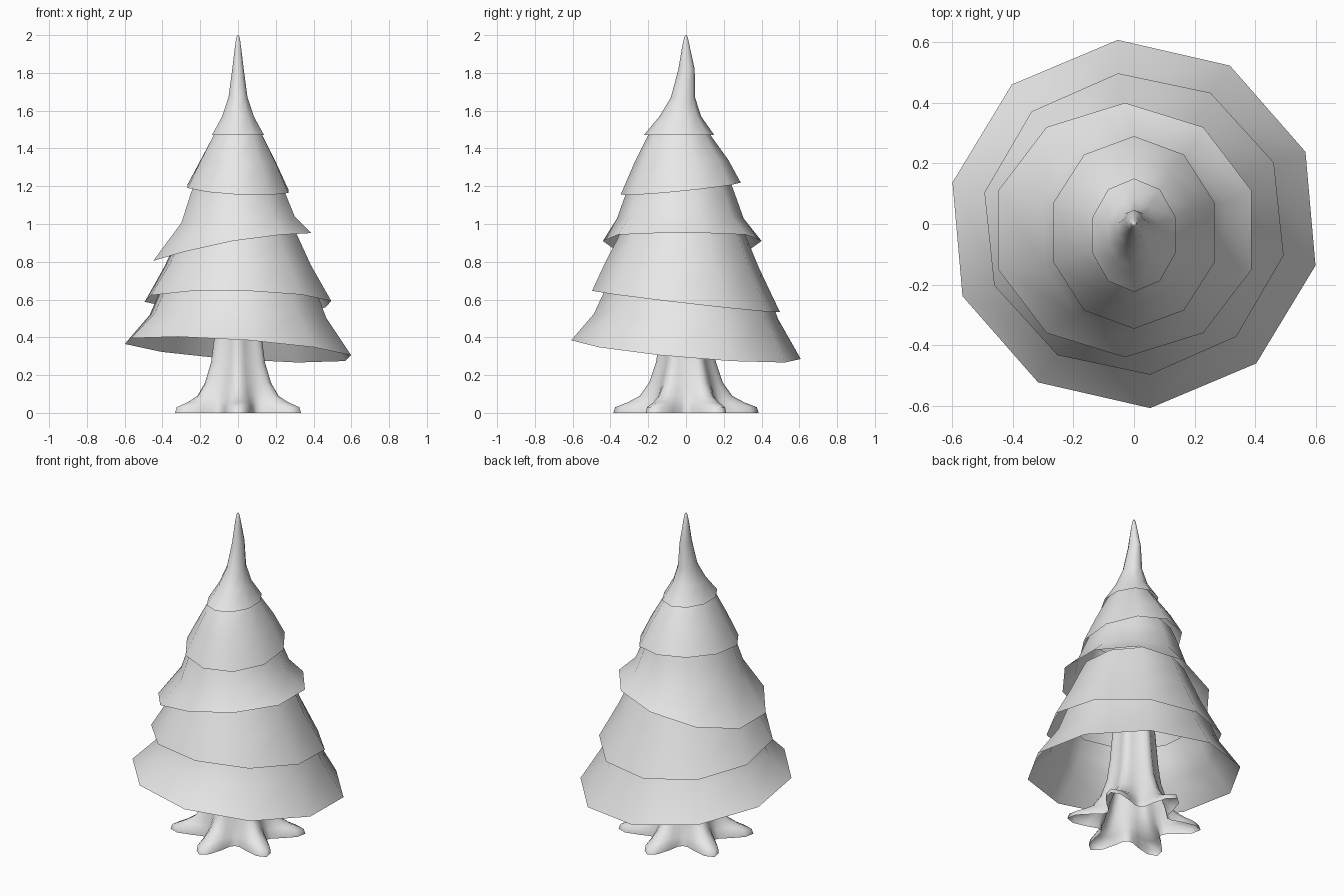
import bpy
import bmesh
from math import sin, cos, radians, tau

cube = bpy.data.objects.get("Cube")
if cube:
    bpy.data.objects.remove(cube, do_unlink=True)

# One plain grey for the whole tree
GREY = (0.8, 0.8, 0.8, 1.0)
grey = bpy.data.materials.new("plain grey")
grey.use_nodes = True
grey.diffuse_color = GREY
grey.node_tree.nodes["Principled BSDF"].inputs["Base Color"].default_value = GREY


def loft(name, rings, cap=False):
    """Skin a list of closed point rings, bottom to top, into a smooth shell."""
    bm = bmesh.new()
    loops = [[bm.verts.new(p) for p in ring] for ring in rings]
    for low, high in zip(loops, loops[1:]):
        count = len(low)
        for i in range(count):
            j = (i + 1) % count
            bm.faces.new((low[i], low[j], high[j], high[i]))
    if cap:
        bm.faces.new(loops[-1])
    for face in bm.faces:
        face.smooth = True
    mesh = bpy.data.meshes.new(name)
    bm.to_mesh(mesh)
    bm.free()
    mesh.materials.append(grey)
    obj = bpy.data.objects.new(name, mesh)
    bpy.context.collection.objects.link(obj)
    return obj


def tier(name, phase, sections, slope_x=0, slope_y=0, bend=0, cap=False):
    """Ten-sided skirt of branches; the tilt of its rim fades out upwards."""
    rings = []
    for level, (z, rx, ry, cx, cy) in enumerate(sections):
        fade = (1, 0.35, 0)[min(level, 2)]
        ring = []
        for k in range(10):
            a = radians(phase) + tau * k / 10
            x, y = cx + rx * cos(a), cy + ry * sin(a)
            tilt = slope_x * x + slope_y * y + bend * x * x
            ring.append((x, y, z + fade * tilt))
        rings.append(ring)
    return loft(name, rings, cap)


# Branch tiers: each section is height, x radius, y radius, x centre, y centre
tier("branches_bottom", 95, [
    (0.335, 0.615, 0.61, 0, 0),
    (0.51, 0.48, 0.49, 0, 0),
    (0.63, 0.43, 0.44, 0, 0),
    (0.72, 0.39, 0.4, 0, 0),
], slope_x=-0.07, slope_y=-0.088)

tier("branches_lower", 96, [
    (0.59, 0.505, 0.5, 0, 0),
    (0.78, 0.395, 0.41, 0, -0.02),
    (0.92, 0.33, 0.345, 0, -0.02),
    (1.0, 0.29, 0.31, 0, -0.02),
], slope_x=-0.02, slope_y=-0.115)

tier("branches_middle", 90, [
    (0.915, 0.44, 0.42, -0.03, -0.02),
    (1.03, 0.315, 0.335, 0, -0.03),
    (1.17, 0.26, 0.285, 0, -0.03),
    (1.26, 0.22, 0.25, 0, -0.03),
], slope_x=0.165, bend=-0.18)

tier("branches_upper", 90, [
    (1.19, 0.28, 0.318, 0, -0.028),
    (1.33, 0.21, 0.25, 0, -0.025),
    (1.47, 0.135, 0.165, 0, -0.035),
    (1.54, 0.09, 0.11, 0, -0.03),
], slope_x=-0.05, slope_y=0.1)

tier("branches_top", 90, [
    (1.47, 0.145, 0.187, 0, -0.037),
    (1.57, 0.088, 0.11, 0, -0.03),
    (1.67, 0.053, 0.064, 0, -0.016),
    (1.82, 0.032, 0.043, 0, 0.003),
    (1.93, 0.018, 0.022, 0, 0),
    (1.985, 0.01, 0.01, 0, 0),
    (2.0, 0.003, 0.003, 0, 0),
], cap=True)


# Trunk flaring into six roots: height, radius between roots, radius along roots
def root_ring(z, valley, ridge, steps=48):
    ring = []
    for k in range(steps):
        a = tau * k / steps
        lobe = (0.5 - 0.5 * cos(6 * a)) ** 1.4
        r = valley + (ridge - valley) * lobe
        # roots point along y and thirty degrees off x
        ring.append((r * cos(a), r * sin(a), z))
    return ring


trunk_sections = [
    (0, 0.2, 0.385),
    (0.03, 0.195, 0.375),
    (0.055, 0.19, 0.31),
    (0.09, 0.18, 0.245),
    (0.16, 0.165, 0.195),
    (0.27, 0.135, 0.158),
    (0.4, 0.12, 0.14),
    (0.7, 0.1, 0.115),
    (1.0, 0.08, 0.09),
]
loft("trunk_with_roots", [root_ring(*s) for s in trunk_sections])
